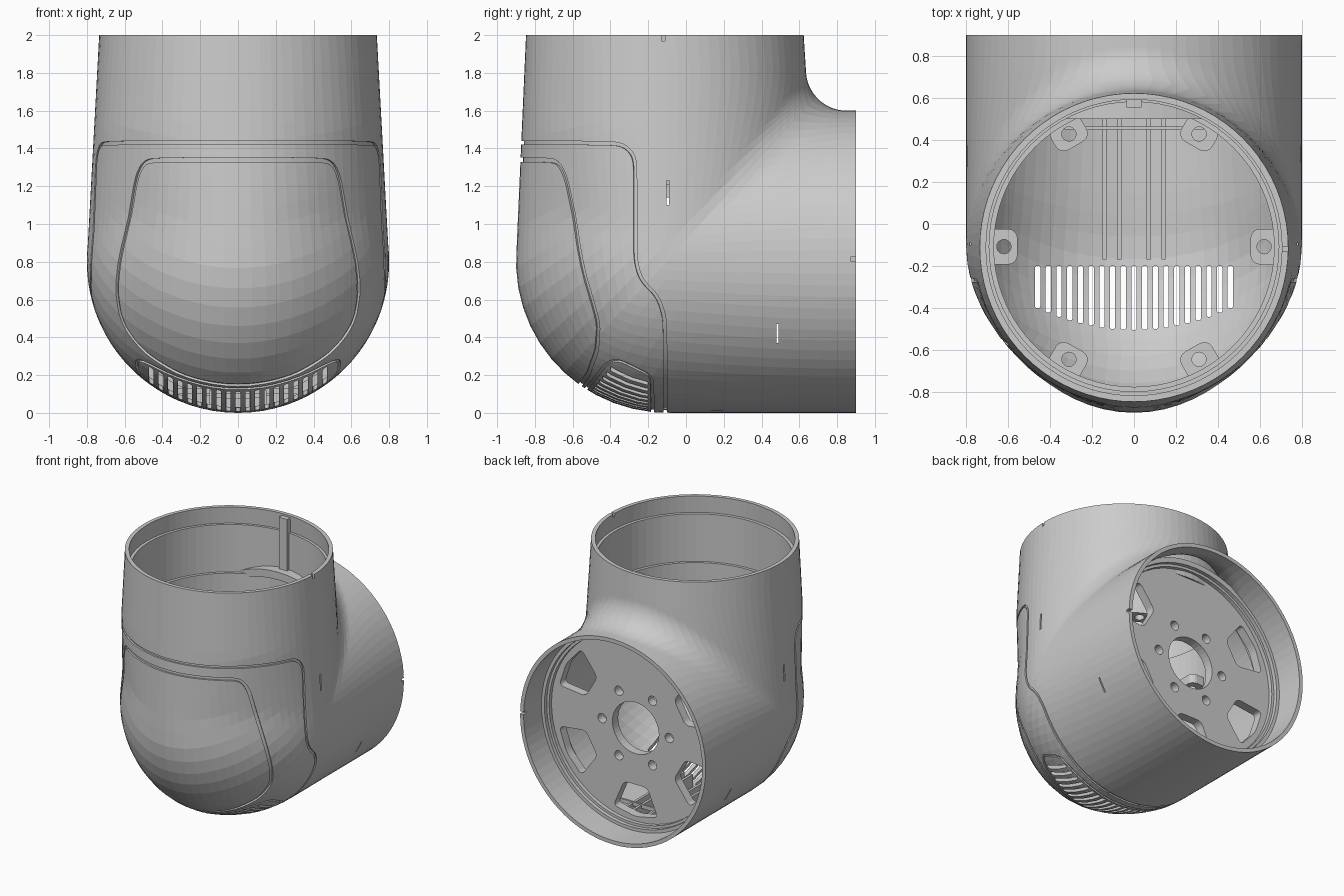
import bpy, bmesh
from math import sin, cos, pi, hypot, radians
from mathutils import Vector, Matrix

if "Cube" in bpy.data.objects:
    bpy.data.objects.remove(bpy.data.objects["Cube"])

R, CY, CZ = 0.8, -0.1, 0.8          # tube radius and elbow centre


def clamp(v):
    return max(0.0, min(1.0, v))


def finish(name, bm):
    bmesh.ops.recalc_face_normals(bm, faces=bm.faces[:])
    me = bpy.data.meshes.new(name)
    bm.to_mesh(me)
    bm.free()
    ob = bpy.data.objects.new(name, me)
    bpy.context.collection.objects.link(ob)
    return ob


def loft(name, rings):
    """Skin equal point rings, closed in both directions."""
    bm = bmesh.new()
    vs = [[bm.verts.new(p) for p in ring] for ring in rings]
    n, m = len(rings), len(rings[0])
    for i in range(n):
        a, b = vs[i], vs[(i + 1) % n]
        for j in range(m):
            k = (j + 1) % m
            bm.faces.new((a[j], a[k], b[k], b[j]))
    return finish(name, bm)


def lathe(name, profile, mat, steps=72):
    """Spin a closed (radius, height) profile about the matrix z axis."""
    return loft(name, [[mat @ Vector((r * cos(t), r * sin(t), h)) for r, h in profile]
                       for t in (2 * pi * i / steps for i in range(steps))])


def prism(name, pts, h0, h1, mat=Matrix(), bevel=0):
    """Extrude a flat outline from h0 to h1, optionally rounding its corners."""
    bm = bmesh.new()
    lo, hi = ([bm.verts.new(mat @ Vector((x, y, h))) for x, y in pts] for h in (h0, h1))
    bm.faces.new(lo)
    bm.faces.new(hi)
    sides = []
    for i in range(len(pts)):
        j = (i + 1) % len(pts)
        bm.faces.new((lo[i], lo[j], hi[j], hi[i]))
        sides.append(bm.edges.get((lo[i], hi[i])))
    if bevel:
        bmesh.ops.bevel(bm, geom=sides, offset=bevel, segments=4, profile=0.5, affect='EDGES')
    return finish(name, bm)


def rect(x0, x1, y0, y1):
    return [(x0, y0), (x1, y0), (x1, y1), (x0, y1)]


def disc(x, y, r, n=24):
    return [(x + r * cos(2 * pi * i / n), y + r * sin(2 * pi * i / n)) for i in range(n)]


def join(name, obs):
    bpy.ops.object.select_all(action='DESELECT')
    for o in obs:
        o.select_set(True)
    bpy.context.view_layer.objects.active = obs[0]
    if len(obs) > 1:
        bpy.ops.object.join()
    obs[0].name = name
    return obs[0]


def cut(target, cutters):
    cutter = join("cutter", cutters)
    cutter.hide_render = True
    mod = target.modifiers.new("cut", 'BOOLEAN')
    mod.operation, mod.solver, mod.object = 'DIFFERENCE', 'EXACT', cutter
    bpy.context.view_layer.update()
    dg = bpy.context.evaluated_depsgraph_get()
    me = bpy.data.meshes.new_from_object(target.evaluated_get(dg))
    target.modifiers.clear()
    target.data = me
    bpy.data.objects.remove(cutter)


def field(p):
    """Distance to two round-ended tubes, filleted in the crotch, flattened beside the front panel."""
    x, y, z = p
    t = clamp((z - CZ) / 1.2)
    a = Vector((x, y - CY + 0.012 * t, min(z - CZ, 0))).length - (R - 0.065 * t)
    b = Vector((x, min(y - CY, 0), z - CZ)).length - R
    r = 0.2 * clamp(1 - (x / R) ** 2) * clamp(min(y - CY, z - CZ) / 0.4)
    f = max(min(a, b), r) - hypot(max(r - a, 0), max(r - b, 0))
    yy = min(y - CY, 0)
    flat = 4 * x * x * yy * yy / (x * x + yy * yy + 1e-9) / R ** 2
    return f + 0.042 * min(flat, 1) * clamp((1.5 - z) / 0.5)


def hit(core, d, inset=0.0):
    lo, hi = 0.0, 1.6
    for _ in range(26):
        mid = (lo + hi) / 2
        if field(core + d * mid) + inset < 0:
            lo = mid
        else:
            hi = mid
    return core + d * lo


# Elbow shell: section planes fan round a pivot behind the crotch
PY, PZ, SEG, FAN = 0.85, 1.85, 80, 34
sections = [(Vector((0, CY - 0.012, 2)), Vector((0, -1, 0)))]
for i in range(FAN + 1):
    th = pi / 2 * i / FAN
    d = Vector((0, -cos(th), -sin(th)))
    s = min((PY - CY) / max(cos(th), 1e-6), (PZ - CZ) / max(sin(th), 1e-6))
    sections.append((Vector((0, PY, PZ)) + d * s, d))
sections.append((Vector((0, 0.9, CZ)), Vector((0, 0, -1))))


def section_rings(inset):
    return [[hit(c, Vector((cos(f), 0, 0)) + d * sin(f), inset)
             for f in (2 * pi * j / SEG for j in range(SEG))] for c, d in sections]


shell = loft("elbow_shell", section_rings(0) + section_rings(0.03)[::-1])


# Panel seams: guide points on the right half, mirrored, softened, projected
def groove(guide, w=0.009, depth=0.014):
    half = [Vector(p) for p in guide]
    loop = half + [Vector((-p.x, p.y, p.z)) for p in half[-2:0:-1]]
    pts = []
    for a, b in zip(loop, loop[1:] + loop[:1]):
        n = max(1, round((b - a).length / 0.025))
        pts += [a.lerp(b, k / n) for k in range(n)]
    n = len(pts)
    for _ in range(5):
        pts = [(pts[i - 1] + pts[i] * 2 + pts[(i + 1) % n]) / 4 for i in range(n)]
    surf = []
    for p in pts:
        core = Vector((0, max(p.y, CY) if p.z < CZ else CY, max(p.z, CZ)))
        d = (p - core).normalized()
        surf.append((hit(core, d), d))
    rings = []
    for i, (p, d) in enumerate(surf):
        t = surf[(i + 1) % n][0] - surf[i - 1][0]
        s = d.cross(t).normalized() * w
        rings.append([p + s + d * 0.02, p - s + d * 0.02, p - s - d * depth, p + s - d * depth])
    return loft("groove", rings)


outer_seam = [(0, -.87, 1.43), (.3, -.81, 1.43), (.6, -.6, 1.43), (.72, -.33, 1.425),
              (.75, -.27, 1.36), (.76, -.265, .8), (.78, -.24, .7), (.78, -.15, .62),
              (.75, -.112, .5), (.6, -.11, .27), (.4, -.11, .11), (0, -.11, .01)]
inner_seam = [(0, -.87, 1.34), (.3, -.8, 1.34), (.5, -.68, 1.335), (.54, -.64, 1.25),
              (.575, -.58, 1.0), (.605, -.48, .62), (.59, -.45, .48), (.5, -.47, .33),
              (.3, -.52, .2), (0, -.57, .135)]
vent_seam = [(0, -.535, .12), (.25, -.5, .16), (.47, -.43, .25), (.53, -.36, .3),
             (.52, -.18, .2), (.25, -.175, .05), (0, -.175, .02)]
for seam, w in ((outer_seam, .009), (inner_seam, .011), (vent_seam, .008)):
    cut(shell, [groove(seam, w)])

# Vent slots, side slits and rim notches
slots = []
for i in range(-9, 10):
    x = i * 0.051
    slots.append(prism("slot", rect(x - .0125, x + .0125, -.505 + .1 * (x / .45) ** 2, -.2),
                       -.1, .5, bevel=.009))
slots.append(prism("slit", rect(-1, 1, -.102, -.09), 1.1, 1.23))
slots.append(prism("slit", rect(-1, 1, .48, .49), .37, .47))
slots.append(prism("notch", rect(.5, 1, -.13, -.11), 1.97, 2.1))
slots.append(prism("notch", rect(.5, 1, .87, 1), .805, .825))
cut(shell, slots)

# Upper tube: stepped liner, inner sleeve with six screw tabs, alignment rail
top = Matrix.Translation((0, CY - 0.008, 0))
lathe("upper_liner", [(.74, 1.48), (.69, 1.48), (.69, 1.87), (.73, 1.87)], top)
lathe("inner_sleeve", [(.685, 1.14), (.668, 1.14), (.668, 1.5), (.70, 1.5)], top)
tabs = []
for i in range(6):
    m = top @ Matrix.Rotation(i * pi / 3, 4, 'Z')
    tab = prism("tab", rect(.555, .74 if i in (0, 3, 4, 5) else .685, -.085, .085), 1.14, 1.21, m, .045)
    cut(tab, [prism("hole", disc(.62, 0, .034), 1.0, 1.4, m)])
    tabs.append(tab)
join("screw_tabs", tabs)
prism("alignment_rail", rect(-.035, .035, .555, .61), 1.36, 1.985)

# Rear flange plate: bore, bolt circle and five windows
back = Matrix.Translation((0, 0, CZ)) @ Matrix.Rotation(pi / 2, 4, 'X')   # height = -y
plate = prism("flange_plate", disc(0, 0, .74, 72), -.62, -.55, back)
holes = [prism("bore", disc(0, 0, .2, 40), -.7, -.4, back)]
for i in range(6):
    a = i * pi / 3
    holes.append(prism("bolt", disc(.29 * cos(a), .29 * sin(a), .036), -.7, -.4, back))
    if i != 1:      # no window at the top
        m = back @ Matrix.Rotation(a + radians(30), 4, 'Z')
        holes.append(prism("window", [(.44, -.1), (.65, -.19), (.69, 0), (.65, .19), (.44, .1)],
                           -.7, -.4, m, .035))
cut(plate, holes)
lathe("rear_liner", [(.785, -.5), (.725, -.5), (.725, -.65), (.745, -.65), (.745, -.68), (.785, -.68)], back)

# Cable rails on the floor, with a cross bar near the plate
rails = [prism("rail", rect(x - .01, x + .01, -.17, .555), .02, .12) for x in (-.14, -.07, .07, .14)]
rails.append(prism("bar", rect(-.33, .33, .45, .465), .1, .13))
join("cable_rails", rails)
